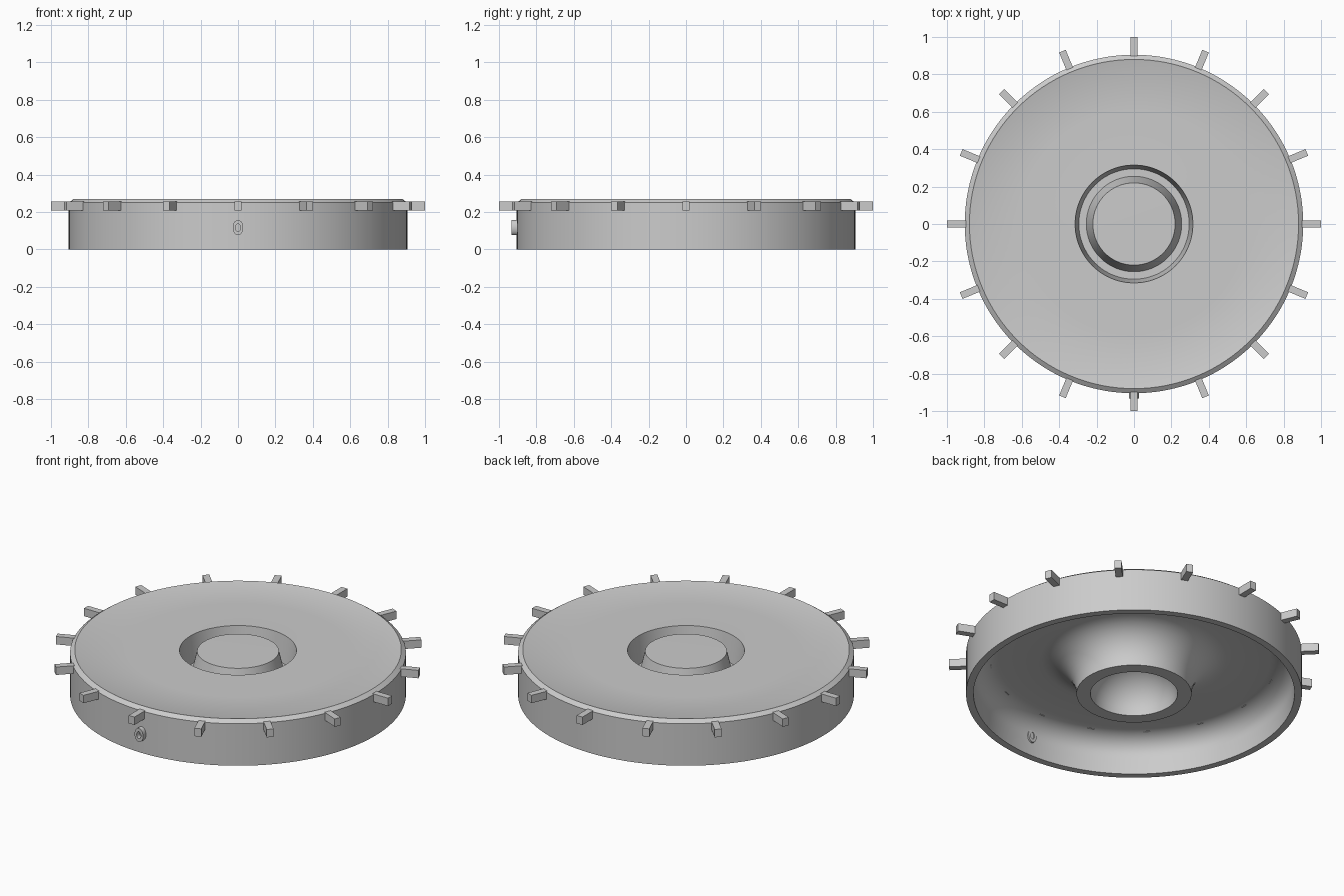
import bpy
import bmesh
import math
from mathutils import Matrix

cube = bpy.data.objects.get("Cube")
if cube:
    bpy.data.objects.remove(cube, do_unlink=True)

grey = bpy.data.materials.new("plain_grey")
grey.use_nodes = True
grey.diffuse_color = (0.6, 0.6, 0.6, 1)
grey.node_tree.nodes["Principled BSDF"].inputs["Base Color"].default_value = (0.6, 0.6, 0.6, 1)


def make_object(name, bm, smooth=True):
    bmesh.ops.recalc_face_normals(bm, faces=bm.faces)
    mesh = bpy.data.meshes.new(name)
    bm.to_mesh(mesh)
    bm.free()
    mesh.materials.append(grey)
    obj = bpy.data.objects.new(name, mesh)
    bpy.context.collection.objects.link(obj)
    if smooth:
        bpy.ops.object.select_all(action='DESELECT')
        obj.select_set(True)
        bpy.context.view_layer.objects.active = obj
        bpy.ops.object.shade_smooth_by_angle(angle=math.radians(25))
    return obj


def lathe(name, profile, steps=128, closed=False):
    """Spin a (radius, height) profile about the vertical axis."""
    bm = bmesh.new()
    verts = [bm.verts.new((r, 0, z)) for r, z in profile]
    pairs = list(zip(verts, verts[1:]))
    if closed:
        pairs.append((verts[-1], verts[0]))
    edges = [bm.edges.new(p) for p in pairs]
    bmesh.ops.spin(bm, geom=verts + edges, cent=(0, 0, 0), axis=(0, 0, 1),
                   angle=math.tau, steps=steps, use_duplicate=False)
    bmesh.ops.remove_doubles(bm, verts=bm.verts, dist=0.0001)
    return make_object(name, bm)


def arc(cx, cz, rx, rz, start, end, count=8):
    angles = [math.radians(start + (end - start) * i / count) for i in range(count + 1)]
    return [(cx + rx * math.cos(a), cz + rz * math.sin(a)) for a in angles]


# Dished body: top plate, moat, raised plug, hollow hub, flared underside, skirt
top_side = [(0, 0.262), (0.22, 0.26), (0.255, 0.11), (0.295, 0.11), (0.315, 0.265),
            (0.6, 0.263), (0.875, 0.266), (0.88, 0.268), (0.905, 0.25), (0.905, 0)]
skirt_inside = [(0.865, 0)] + arc(0.735, 0.1, 0.125, 0.115, 0, 90)
hub_outside = arc(0.5, 0.0, 0.19, 0.215, 90, 180)
hub_bore = arc(0, 0, 0.235, 0.22, 0, 90)
lathe("pan_body", top_side + skirt_inside + hub_outside + hub_bore)

# Ring of square teeth around the rim
TEETH = 16
bm = bmesh.new()
for i in range(TEETH):
    place = (Matrix.Rotation(math.tau * i / TEETH, 4, 'Z')
             @ Matrix.Translation((0.885, 0, 0.231))
             @ Matrix.Diagonal((0.23, 0.038, 0.047, 1)))
    bmesh.ops.create_cube(bm, size=1, matrix=place)
make_object("rim_teeth", bm, smooth=False)

# Oval tube port through the front of the skirt
port = lathe("front_port", [(0.014, -0.01), (0.014, 0.072), (0.028, 0.072), (0.028, -0.01)],
             steps=32, closed=True)
port.data.transform(Matrix.Translation((0, -0.86, 0.116))
                    @ Matrix.Rotation(math.radians(90), 4, 'X')
                    @ Matrix.Diagonal((1, 1.45, 1, 1)))
